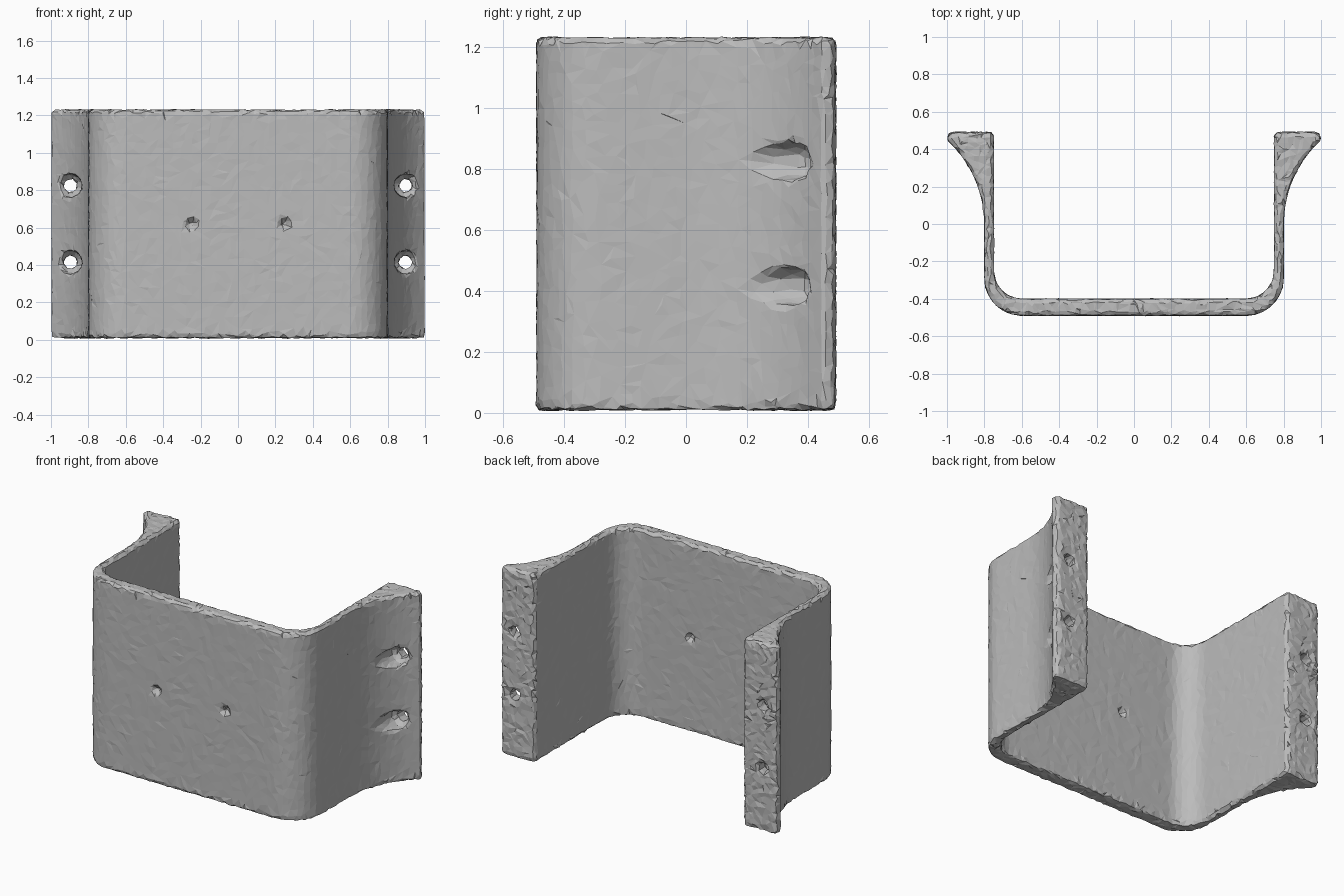
import bpy, bmesh, math, random
from mathutils import Vector, Matrix

random.seed(4)
cube = bpy.data.objects.get("Cube")
if cube:
    bpy.data.objects.remove(cube, do_unlink=True)

BOTTOM, TOP = 0.01, 1.23
MID = (BOTTOM + TOP) / 2

grey = bpy.data.materials.new("plain grey")
grey.use_nodes = True
colour = (0.5, 0.5, 0.5, 1)
grey.diffuse_color = colour
grey.node_tree.nodes["Principled BSDF"].inputs["Base Color"].default_value = colour


def arc(cx, cy, r, start, end, steps=8):
    angles = [math.radians(start + (end - start) * i / steps) for i in range(steps + 1)]
    return [(cx + r * math.cos(a), cy + r * math.sin(a)) for a in angles]


def make_object(name, bm):
    mesh = bpy.data.meshes.new(name)
    bm.to_mesh(mesh)
    bm.free()
    obj = bpy.data.objects.new(name, mesh)
    bpy.context.collection.objects.link(obj)
    return obj


# Bracket outline: rounded corner, flared flange, inner wall, inner corner
half = arc(0.6, -0.29, 0.2, -90, 0)
half += arc(1.406, 0, 0.606, 180, 132, 10)
half += arc(0.97, 0.465, 0.025, 0, 90, 3)
half += arc(0.775, 0.465, 0.025, 90, 180, 3)
half += arc(0.6, -0.25, 0.15, 0, -90)
outline = half + [(-x, y) for x, y in reversed(half)]

bm = bmesh.new()
base = bm.faces.new([bm.verts.new((x, y, BOTTOM)) for x, y in outline])
out = bmesh.ops.extrude_face_region(bm, geom=[base])
top_verts = [v for v in out["geom"] if isinstance(v, bmesh.types.BMVert)]
bmesh.ops.translate(bm, verts=top_verts, vec=(0, 0, TOP - BOTTOM))
bmesh.ops.recalc_face_normals(bm, faces=bm.faces)
# Soften the top and bottom rims
rims = [e for e in bm.edges if abs(e.verts[0].co.z - e.verts[1].co.z) < 0.001]
bmesh.ops.bevel(bm, geom=rims, offset=0.014, segments=2, profile=0.5, affect='EDGES')
bracket = make_object("bracket", bm)


# Screw holes drilled front to back
def cutter(name, x, z, radius, y0, y1):
    b = bmesh.new()
    place = Matrix.Translation((x, (y0 + y1) / 2, z)) @ Matrix.Rotation(math.pi / 2, 4, 'X')
    bmesh.ops.create_cone(b, cap_ends=True, segments=16, radius1=radius, radius2=radius,
                          depth=y1 - y0, matrix=place)
    obj = make_object(name, b)
    obj.hide_render = True
    obj.hide_set(True)
    mod = bracket.modifiers.new(name, 'BOOLEAN')
    mod.operation, mod.solver, mod.object = 'DIFFERENCE', 'EXACT', obj
    return obj


cutters = []
for side in (-1, 1):
    for z in (MID - 0.205, MID + 0.205):
        cutters.append(cutter("flange_hole", side * 0.895, z, 0.037, 0, 0.6))
        cutters.append(cutter("flange_counterbore", side * 0.895, z, 0.062, 0, 0.41))
    cutters.append(cutter("front_dimple", side * 0.25, MID, 0.03, -0.6, -0.46))
    cutters.append(cutter("inner_dimple", side * 0.25, MID, 0.03, -0.43, -0.3))

# Remesh evenly, then bake the result
remesh = bracket.modifiers.new("remesh", 'REMESH')
remesh.mode, remesh.voxel_size = 'VOXEL', 0.015
graph = bpy.context.evaluated_depsgraph_get()
baked = bpy.data.meshes.new_from_object(bracket.evaluated_get(graph))
bracket.modifiers.clear()
bracket.data = baked
for obj in cutters:
    bpy.data.objects.remove(obj, do_unlink=True)

# Rough cast surface: jitter, stronger on the rims, then irregular facets
for v in baked.vertices:
    rim = min(v.co.z - BOTTOM, TOP - v.co.z) < 0.03 or v.co.y > 0.46
    amount = 0.004 if rim else 0.0015
    v.co += Vector([random.uniform(-amount, amount) for _ in range(3)])
decimate = bracket.modifiers.new("facets", 'DECIMATE')
decimate.ratio = 0.12
baked.materials.clear()
baked.materials.append(grey)
for poly in baked.polygons:
    poly.use_smooth = False
    poly.material_index = 0
